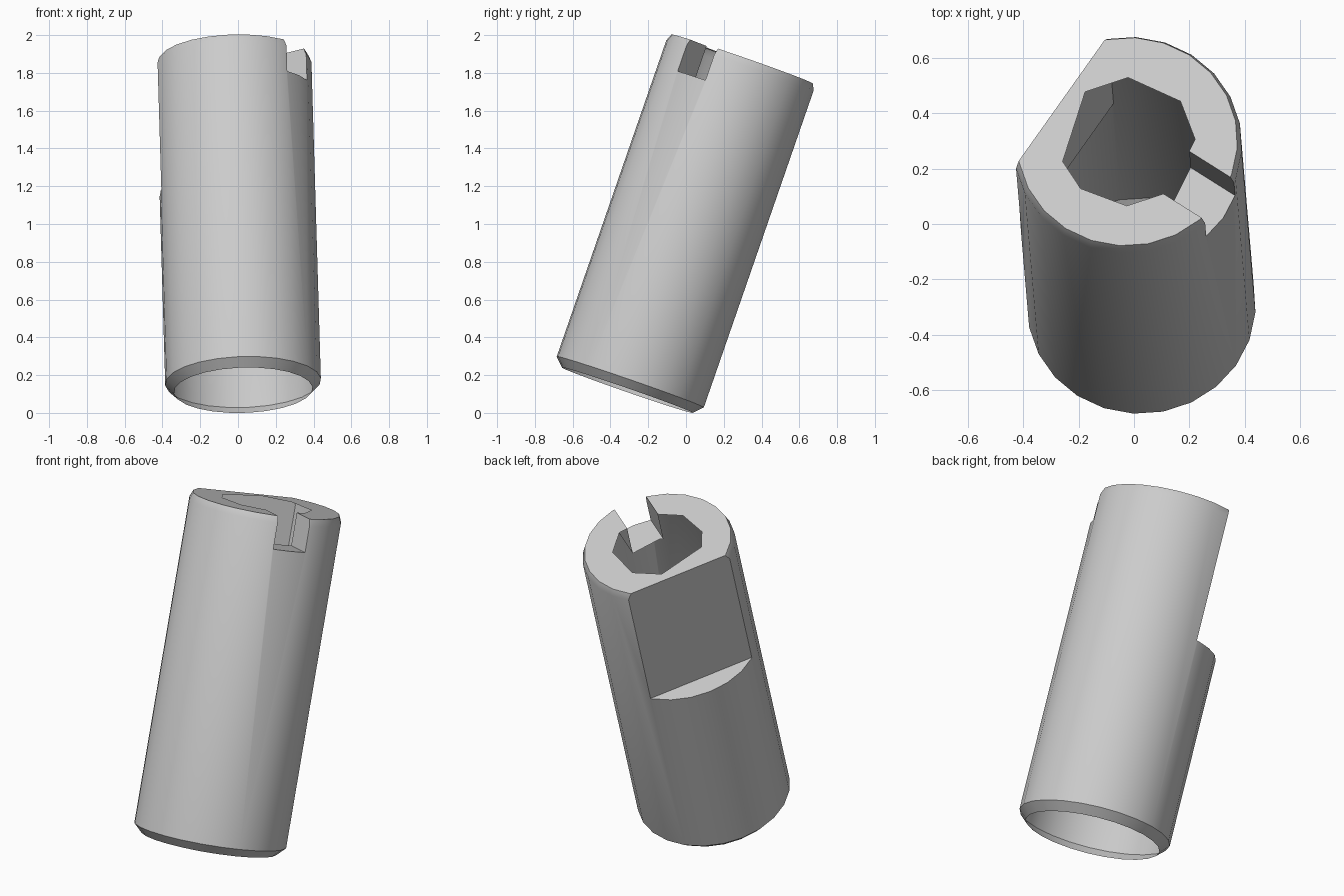
import bpy, bmesh
from math import sin, cos, radians
from mathutils import Matrix, Vector

if "Cube" in bpy.data.objects:
    bpy.data.objects.remove(bpy.data.objects["Cube"], do_unlink=True)

LENGTH, RADIUS = 1.856, 0.413
FLAT_DIST, FLAT_LEN = 0.286, 0.75
SLOT_HALF, SLOT_DEPTH = 0.093, 0.18
BORE_RADIUS, BORE_DEPTH = 0.245, 0.4


def new_object(name, bm):
    bmesh.ops.recalc_face_normals(bm, faces=bm.faces)
    mesh = bpy.data.meshes.new(name)
    bm.to_mesh(mesh)
    bm.free()
    obj = bpy.data.objects.new(name, mesh)
    bpy.context.collection.objects.link(obj)
    return obj


def lathe(name, rings, angles):
    """Closed solid through (radius, height) rings."""
    bm = bmesh.new()
    loops = [[bm.verts.new((r * cos(a), r * sin(a), z)) for a in angles] for r, z in rings]
    n = len(angles)
    for low, high in zip(loops, loops[1:]):
        for i in range(n):
            j = (i + 1) % n
            bm.faces.new((low[i], low[j], high[j], high[i]))
    bm.faces.new(loops[0][::-1])
    bm.faces.new(loops[-1])
    return new_object(name, bm)


def box(name, low, high):
    bm = bmesh.new()
    low, high = Vector(low), Vector(high)
    size = Matrix.Diagonal((*(high - low), 1))
    bmesh.ops.create_cube(bm, size=1, matrix=Matrix.Translation((low + high) / 2) @ size)
    return new_object(name, bm)


# Chamfered sleeve; local +X points along the slot, the flat lies opposite
turn = radians(-33.5)
sleeve = lathe("sleeve",
               [(0.367, 0), (RADIUS, 0.046), (RADIUS, LENGTH - 0.037), (0.398, LENGTH)],
               [radians(15 * i) for i in range(24)])

# Cutters: side flat, end slot, faceted end opening
bore_angles = [radians(a) - turn for a in (2, 39, 90, 129, 198, 227, 270, 308)]
cutters = [
    box("flat_cutter", (-1, -1, LENGTH - FLAT_LEN), (-FLAT_DIST, 1, LENGTH + 1)),
    box("slot_cutter", (0.1, -SLOT_HALF, LENGTH - SLOT_DEPTH), (1, SLOT_HALF, LENGTH + 1)),
    lathe("bore_cutter",
          [(BORE_RADIUS, LENGTH - BORE_DEPTH), (BORE_RADIUS, LENGTH + 1)], bore_angles),
]
bpy.context.view_layer.objects.active = sleeve
for cutter in cutters:
    cutter.hide_render = True
    cut = sleeve.modifiers.new(cutter.name, 'BOOLEAN')
    cut.operation, cut.solver, cut.object = 'DIFFERENCE', 'EXACT', cutter
    bpy.ops.object.modifier_apply(modifier=cut.name)
    bpy.data.objects.remove(cutter, do_unlink=True)

# Open the shell: drop the bottom cap, the bore wall and the bore floor
bm = bmesh.new()
bm.from_mesh(sleeve.data)
bm.normal_update()
unwanted = []
for face in bm.faces:
    centre = face.calc_center_median()
    cap = face.normal.z < -0.9 and centre.z < 0.01
    wall = abs(face.normal.z) < 0.5 and all(v.co.xy.length < BORE_RADIUS + 0.005 for v in face.verts)
    floor = face.normal.z > 0.9 and abs(centre.z - LENGTH + BORE_DEPTH) < 0.01
    if cap or wall or floor:
        unwanted.append(face)
bmesh.ops.delete(bm, geom=unwanted, context='FACES')

# Lean the sleeve backwards
bm.transform(Matrix.Translation((0.028, -0.31, 0.12))
             @ Matrix.Rotation(radians(-1.7), 4, 'Y')
             @ Matrix.Rotation(radians(-19.1), 4, 'X')
             @ Matrix.Rotation(turn, 4, 'Z'))
bm.to_mesh(sleeve.data)
bm.free()

# Plain grey metal
grey = bpy.data.materials.new("light_grey")
grey.use_nodes = True
colour = (0.6, 0.6, 0.6, 1)
grey.diffuse_color = colour
grey.node_tree.nodes["Principled BSDF"].inputs["Base Color"].default_value = colour
sleeve.data.materials.clear()
sleeve.data.materials.append(grey)

bpy.ops.object.select_all(action='DESELECT')
sleeve.select_set(True)
bpy.ops.object.shade_smooth_by_angle(angle=radians(30))
